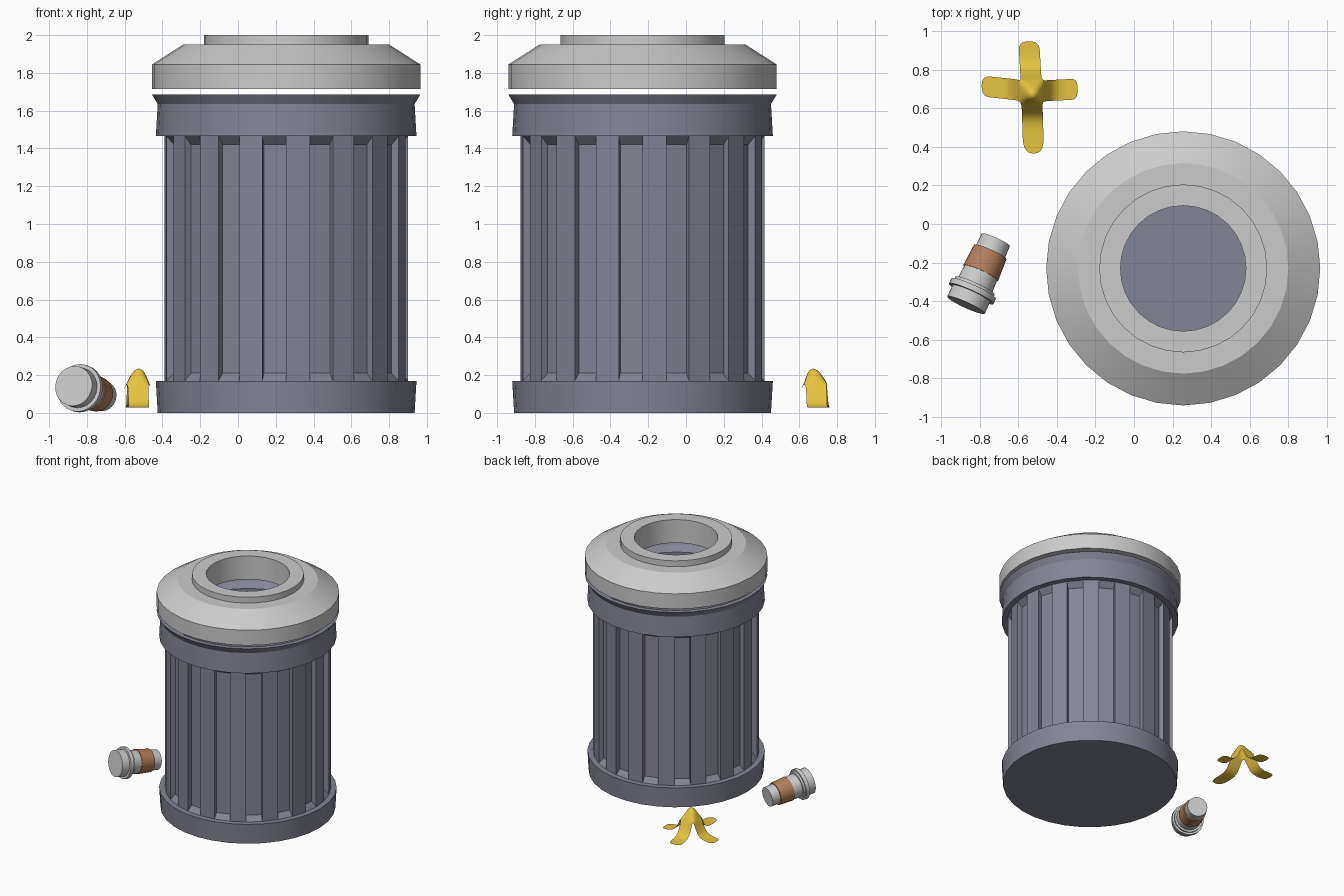
import bpy, bmesh
from math import cos, sin, pi
from mathutils import Vector

if "Cube" in bpy.data.objects:
    bpy.data.objects.remove(bpy.data.objects["Cube"])

BIN = Vector((0.255, -0.23, 0))
N = 32


def material(name, rgb):
    m = bpy.data.materials.new(name)
    m.diffuse_color = (*rgb, 1)
    m.use_nodes = True
    m.node_tree.nodes["Principled BSDF"].inputs["Base Color"].default_value = m.diffuse_color
    return m


def skin(bm, rings):
    """Bridge consecutive closed rings of points with quads."""
    vs = [[bm.verts.new(p) for p in ring] for ring in rings]
    for a, b in zip(vs, vs[1:]):
        for i in range(len(a)):
            j = (i + 1) % len(a)
            bm.faces.new((a[i], a[j], b[j], b[i]))


def lathe(bm, profile, n=N):
    skin(bm, [[(r * cos(2 * pi * i / n), r * sin(2 * pi * i / n), z)
               for i in range(n)] for r, z in profile])


def finish(bm, name, loc=(0, 0, 0), mat=None, angle=30):
    bmesh.ops.remove_doubles(bm, verts=bm.verts, dist=1e-5)
    bmesh.ops.dissolve_degenerate(bm, edges=bm.edges, dist=1e-6)
    bmesh.ops.recalc_face_normals(bm, faces=bm.faces)
    me = bpy.data.meshes.new(name)
    bm.to_mesh(me)
    bm.free()
    ob = bpy.data.objects.new(name, me)
    bpy.context.collection.objects.link(ob)
    ob.location = loc
    if mat:
        me.materials.append(mat)
    bpy.ops.object.select_all(action='DESELECT')
    ob.select_set(True)
    bpy.context.view_layer.objects.active = ob
    bpy.ops.object.shade_smooth_by_angle(angle=angle * pi / 180)
    return ob


blue_grey = material("blue_grey", (0.23, 0.235, 0.30))
brown = material("brown", (0.46, 0.21, 0.11))
yellow = material("yellow", (0.80, 0.55, 0.05))

# Bin body: base band, fluted wall with sloped groove ends, flared rim, hollow inside
bm = bmesh.new()
lathe(bm, [(0, 0), (0.68, 0), (0.69, 0.17), (0.645, 0.17)])
rings = []
for z, groove_r in ((0.17, 0.645), (0.21, 0.605), (1.42, 0.605), (1.465, 0.645)):
    ring = []
    for k in range(N):
        r = groove_r if k % 2 else 0.645
        for e in (k, k + 1):
            a = 2 * pi * (e % N) / N
            ring.append((r * cos(a), r * sin(a), z))
    rings.append(ring)
skin(bm, rings)
lathe(bm, [(0.645, 1.465), (0.69, 1.465), (0.68, 1.635), (0.71, 1.685), (0.67, 1.685),
           (0.64, 1.635), (0.585, 1.60), (0.585, 0.05), (0, 0.05)])
finish(bm, "bin_body", BIN, blue_grey, 25)

# Lid: hollow underneath with a round opening
bm = bmesh.new()
lathe(bm, [(0.71, 1.715), (0.71, 1.845), (0.545, 1.95), (0.435, 1.95), (0.435, 2.0),
           (0.325, 2.0), (0.325, 1.80), (0.66, 1.80), (0.66, 1.715), (0.71, 1.715)])
finish(bm, "bin_lid", BIN, None, 25)

# Discarded bottle lying on its side
start, end = Vector((-0.87, -0.42, 0.142)), Vector((-0.715, -0.08, 0.088))
turn = (end - start).to_track_quat('Z', 'Y')


def bottle_part(name, profile, mat=None):
    bm = bmesh.new()
    lathe(bm, profile, 24)
    finish(bm, name, start, mat).rotation_euler = turn.to_euler()


bottle_part("bottle_shell", [(0, 0), (0.107, 0), (0.107, 0.065), (0.127, 0.065), (0.127, 0.095),
                             (0.112, 0.095), (0.112, 0.112), (0.097, 0.112), (0.093, 0.19),
                             (0.082, 0.30), (0.08, 0.375), (0, 0.375)])
bottle_part("bottle_label", [(0.09, 0.185), (0.099, 0.185), (0.092, 0.305), (0.08, 0.305)], brown)

# Fruit peel: four draped strips growing out of a domed centre
cx, cy = -0.53, 0.687
bm = bmesh.new()
corners = [bm.verts.new((cx + x, cy + y, 0.17))
           for x, y in ((0.055, -0.055), (0.055, 0.055), (-0.055, 0.055), (-0.055, -0.055))]
peak = bm.verts.new((cx + 0.01, cy - 0.03, 0.305))
steps = ((0.08, 0.11), (0.11, 0.055), (0.15, 0.032), (0.20, 0.028), (None, 0.028))
# per strip: total length, sideways drift at the tip
for k, (length, drift) in enumerate(((0.24, 0.012), (0.262, 0.015), (0.262, -0.028), (0.327, 0.01))):
    a = k * pi / 2
    out, side = Vector((cos(a), sin(a), 0)), Vector((-sin(a), cos(a), 0))
    pa, pb = corners[k], corners[(k + 1) % 4]
    bm.faces.new((pa, pb, peak))
    for t, z in steps:
        t = length if t is None else t * (0.75 + length)
        mid = Vector((cx, cy, z)) + out * t + side * drift * (t / length)
        qa, qb = bm.verts.new(mid - side * 0.054), bm.verts.new(mid + side * 0.054)
        bm.faces.new((pa, qa, qb, pb))
        pa, pb = qa, qb
peel = finish(bm, "fruit_peel", (0, 0, 0), yellow, 180)
sub = peel.modifiers.new("smooth", 'SUBSURF')
sub.levels = sub.render_levels = 2
